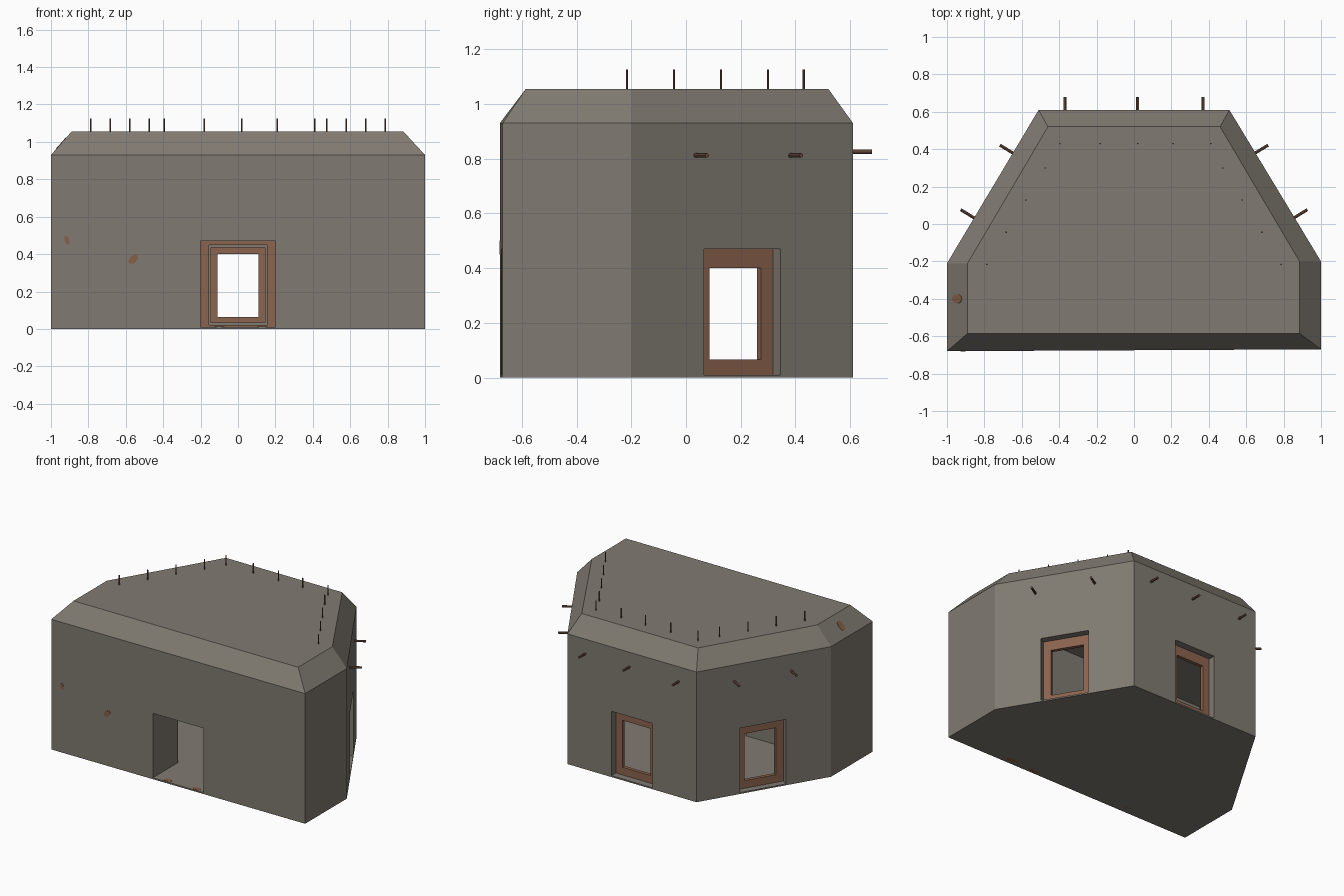
import bpy, bmesh, math
from mathutils import Matrix, Vector

cube = bpy.data.objects.get("Cube")
if cube:
    bpy.data.objects.remove(cube, do_unlink=True)


def material(name, rgb):
    m = bpy.data.materials.new(name)
    m.use_nodes = True
    m.diffuse_color = (*rgb, 1)
    m.node_tree.nodes["Principled BSDF"].inputs["Base Color"].default_value = (*rgb, 1)
    return m


concrete = material("concrete", (0.216, 0.195, 0.165))
frame_brown = material("frame_brown", (0.26, 0.127, 0.078))
rod_brown = material("rod_brown", (0.17, 0.085, 0.055))
rust = material("rust_stain", (0.24, 0.115, 0.065))


def make(name, bm, mat, matrix=Matrix()):
    bmesh.ops.recalc_face_normals(bm, faces=bm.faces)
    mesh = bpy.data.meshes.new(name)
    bm.to_mesh(mesh)
    bm.free()
    mesh.materials.append(mat)
    ob = bpy.data.objects.new(name, mesh)
    bpy.context.collection.objects.link(ob)
    ob.matrix_world = matrix
    return ob


def loft(name, loops, mat, matrix=Matrix()):
    """Closed solid through a stack of (outline, height) loops."""
    bm = bmesh.new()
    rings = [[bm.verts.new((x, y, z)) for x, y in pts] for pts, z in loops]
    n = len(rings[0])
    for a, b in zip(rings, rings[1:]):
        for i in range(n):
            j = (i + 1) % n
            bm.faces.new((a[i], a[j], b[j], b[i]))
    bm.faces.new(rings[0][::-1])
    bm.faces.new(rings[-1])
    return make(name, bm, mat, matrix)


def box(name, x0, x1, y0, y1, z0, z1, mat, matrix=Matrix()):
    rect = [(x0, y0), (x1, y0), (x1, y1), (x0, y1)]
    return loft(name, [(rect, z0), (rect, z1)], mat, matrix)


def ring(name, outer, inner, y0, y1, mat, matrix):
    """Rectangular frame; outer and inner are (half width, bottom, top)."""
    bm = bmesh.new()
    loops = []
    for (w, b, t), y in ((outer, y0), (outer, y1), (inner, y1), (inner, y0)):
        loops.append([bm.verts.new((x, y, z)) for x, z in ((-w, b), (w, b), (w, t), (-w, t))])
    for k in range(4):
        a, b = loops[k], loops[(k + 1) % 4]
        for i in range(4):
            j = (i + 1) % 4
            bm.faces.new((a[i], a[j], b[j], b[i]))
    return make(name, bm, mat, matrix)


def cut(ob, cutter):
    cutter.hide_render = True
    mod = ob.modifiers.new("cut", "BOOLEAN")
    mod.operation = "DIFFERENCE"
    mod.solver = "EXACT"
    mod.object = cutter
    bpy.context.view_layer.objects.active = ob
    bpy.ops.object.modifier_apply(modifier=mod.name)
    bpy.data.objects.remove(cutter, do_unlink=True)


# Concrete shell with a sloped roof rim
base = [(-1, -.68), (1, -.67), (1, -.2), (.51, .61), (-.51, .61), (-1, -.21)]
roof = [(-.89, -.585), (.885, -.585), (.885, -.2), (.46, .52), (-.46, .52), (-.89, -.21)]
room = [(-.88, -.39), (.88, -.39), (.88, -.233), (.442, .49), (-.442, .49), (-.88, -.233)]
shell = loft("bunker_shell", [(base, 0), (base, .93), (roof, 1.055)], concrete)
cut(shell, loft("room_cutter", [(room, .01), (room, .8)], concrete))

# Front doorway
cut(shell, box("door_cutter", -.2, .2, -.8, -.3, .01, .47, concrete))

# Three framed windows: back wall and both slanted walls
slant = math.atan2(.81, .49)
walls = {"back": ((0, .61), 0), "left": ((.755, .205), -slant), "right": ((-.755, .205), slant)}
for side, ((x, y), angle) in walls.items():
    m = Matrix.Translation((x, y, 0)) @ Matrix.Rotation(angle, 4, "Z")
    cut(shell, box("window_cutter", -.163, .163, -.2, .1, .01, .47, concrete, m))
    ring(side + "_window_frame", (.163, .01, .47), (.11, .065, .4), -.075, -.05, frame_brown, m)
    ring(side + "_window_rebate", (.163, .01, .47), (.145, .035, .435), -.1, -.075, concrete, m)
    ring(side + "_window_trim", (.21, .01, .5), (.155, .02, .45), -.135, -.12, frame_brown, m)


def rod(name, start, direction, length, radius):
    d = Vector(direction).normalized()
    m = Matrix.Translation(Vector(start) + d * length / 2) @ d.to_track_quat("Z", "Y").to_matrix().to_4x4()
    bm = bmesh.new()
    bmesh.ops.create_cone(bm, cap_ends=True, segments=8, radius1=radius, radius2=radius, depth=length)
    make(name, bm, rod_brown, m)


# Upright reinforcing rods around the roof
for x in (-.395, -.18, .02, .21, .41):
    rod("roof_rod_back", (x, .43, 1.04), (0, 0, 1), .085, .004)
for s in (-1, 1):
    for i in range(4):
        rod("roof_rod_side", (s * (.475 + .104 * i), .3 - .172 * i, 1.04), (0, 0, 1), .085, .004)

# Rods poking out of the walls
for x in (-.37, .02, .37):
    rod("wall_rod_back", (x, .59, .825), (0, 1, 0), .09, .008)
for s in (-1, 1):
    for x, y in ((.64, .375), (.85, .03)):
        rod("wall_rod_side", (s * x, y, .812), (s * .856, .518, 0), .09, .008)


def stain(name, loc, normal, w, h, tilt=0):
    q = Vector(normal).to_track_quat("Z", "Y").to_matrix().to_4x4()
    m = Matrix.Translation(loc) @ q @ Matrix.Rotation(tilt, 4, "Z") @ Matrix.Diagonal((w, h, 1, 1))
    bm = bmesh.new()
    bmesh.ops.create_cone(bm, cap_ends=True, segments=10, radius1=1, radius2=1, depth=.004)
    make(name, bm, rust, m)


# Rust stains
front = (0, -1, 0)
stain("front_stain_small", (-.915, -.68, .475), front, .012, .026, .3)
stain("front_stain_large", (-.56, -.678, .372), front, .03, .019, .7)
stain("rim_stain", (-.945, -.4, .993), (-.75, 0, .66), .025, .04)
for x in (-.1, .13):
    stain("doorstep_stain", (x, -.65, .01), (0, 0, 1), .03, .02)
for x in (-.47, .3, .49):
    stain("underside_stain", (x, -.64, .002), (0, 0, -1), .05, .025)
